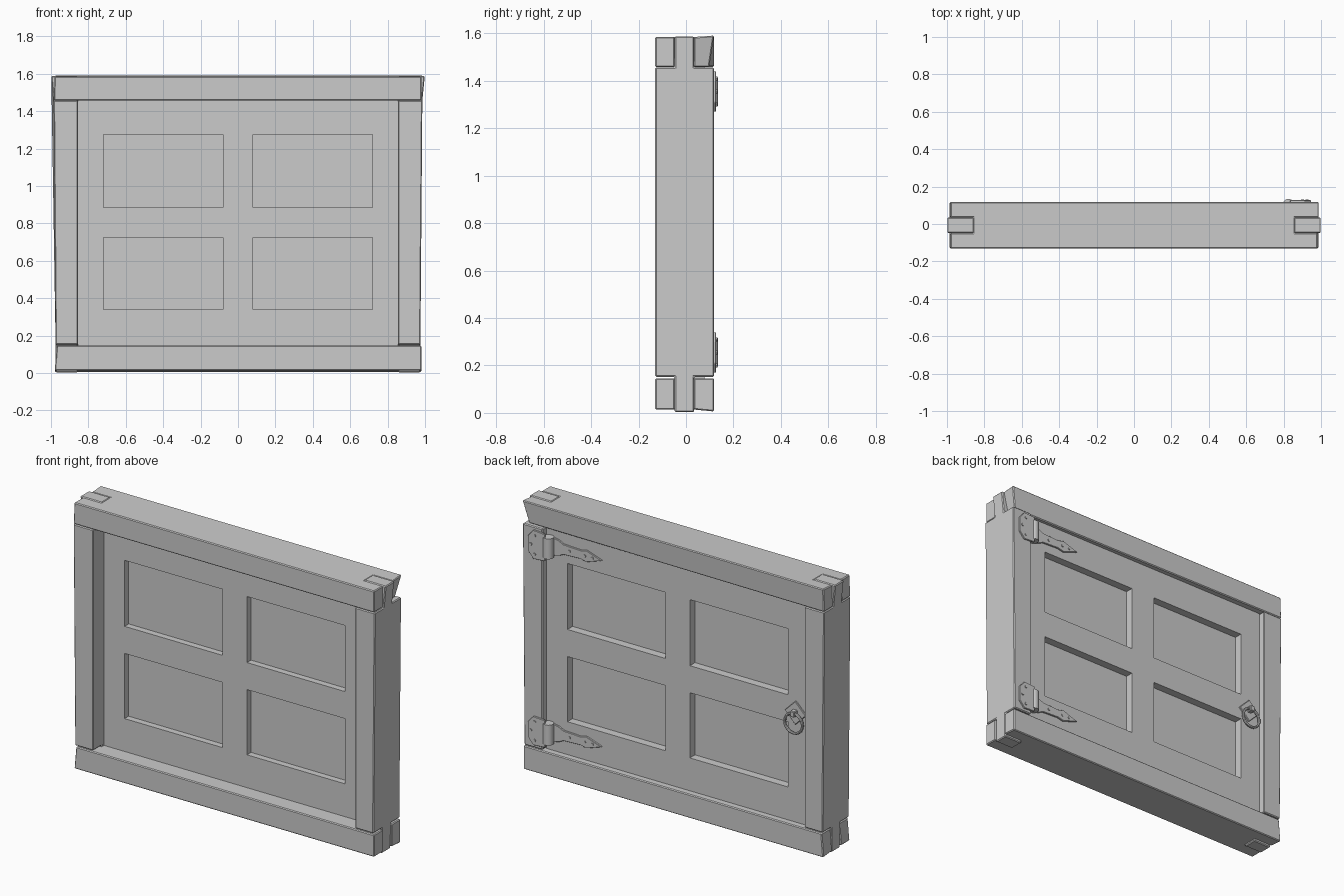
import bpy, bmesh, math
from mathutils import Vector

if "Cube" in bpy.data.objects:
    bpy.data.objects.remove(bpy.data.objects["Cube"])

glass_mat = bpy.data.materials.new("glass")
glass_mat.diffuse_color = (0.95, 0.95, 0.95, 1)
glass_mat.use_nodes = True
glass_mat.node_tree.nodes["Principled BSDF"].inputs["Base Color"].default_value = glass_mat.diffuse_color


def finish(bm, name, bevel=0.0):
    bmesh.ops.recalc_face_normals(bm, faces=bm.faces)
    me = bpy.data.meshes.new(name)
    bm.to_mesh(me)
    bm.free()
    ob = bpy.data.objects.new(name, me)
    bpy.context.collection.objects.link(ob)
    if bevel:
        m = ob.modifiers.new("bevel", 'BEVEL')
        m.width, m.segments = bevel, 1
    return ob


def prism(name, pts, axis, a, b, bevel=0.0, tweak=None):
    """Extrude a 2D outline from a to b along an axis (0, 1, 2)."""
    bm = bmesh.new()
    vs = []
    for p in pts:
        c = list(p)
        c.insert(axis, a)
        vs.append(bm.verts.new(c))
    f = bm.faces.new(vs)
    d = Vector((0, 0, 0))
    d[axis] = b - a
    ext = bmesh.ops.extrude_face_region(bm, geom=[f])
    bmesh.ops.translate(bm, vec=d, verts=[v for v in ext['geom'] if isinstance(v, bmesh.types.BMVert)])
    if tweak:
        for v in bm.verts:
            tweak(v.co)
    return finish(bm, name, bevel)


def rect(a, b, c, d):
    return [(a, c), (b, c), (b, d), (a, d)]


F, B = -0.13, 0.118          # frame front and back
T0, T1 = -0.048, 0.034       # tenon front and back

# Rails with forked ends that receive the tenons
rail = [(-0.98, F), (0.98, F), (0.98, T0), (0.86, T0), (0.86, T1), (0.98, T1),
        (0.98, B), (-0.98, B), (-0.98, T1), (-0.86, T1), (-0.86, T0), (-0.98, T0)]


def warp_top(c):
    if c.x > 0.9 and c.y > 0:          # worn rear right fork
        c.x += 0.008 if c.z > 1.5 else -0.022
        if c.y > 0.1 and c.z < 1.5:
            c.y -= 0.02
    elif c.x < -0.9 and c.z < 1.5:
        c.x -= 0.005
    if abs(c.x) > 0.9 and c.y > 0.1 and c.z > 1.5:
        c.z += 0.006


def warp_bottom(c):
    if c.z > 0.1 and c.x < -0.9:
        c.x += 0.012
    if abs(c.x) > 0.9 and c.y > 0.1 and c.z < 0.1:
        c.z -= 0.008


prism("top_rail", rail, 2, 1.458, 1.585, 0.005, warp_top)
prism("bottom_rail", rail, 2, 0.014, 0.146, 0.005, warp_bottom)

# Stiles with tenons running through both rails
stile = [(F, 0.152), (T0, 0.152), (T0, 0.003), (T1, 0.003), (T1, 0.152), (B, 0.152),
         (B, 1.457), (T1, 1.457), (T1, 1.587), (T0, 1.587), (T0, 1.457), (F, 1.457)]


def lean(c):
    if abs(c.x) > 0.9:
        c.x += math.copysign(0.012 * c.z / 1.5 + (0.012 if c.z > 1.5 else 0), c.x)


for s, n in ((-1, "left"), (1, "right")):
    prism(n + "_stile", stile, 0, s * 0.856, s * 0.974, 0.005, lean)

# Sash: a flat grid with four openings, extruded to thickness
S0, S1 = -0.03, 0.078
xs = [-0.856, -0.72, -0.08, 0.08, 0.72, 0.856]
zs = [0.146, 0.34, 0.725, 0.885, 1.275, 1.458]
bm = bmesh.new()
grid = [[bm.verts.new((x, S0, z)) for z in zs] for x in xs]
for i in range(5):
    for j in range(5):
        if not (i % 2 and j % 2):
            bm.faces.new((grid[i][j], grid[i + 1][j], grid[i + 1][j + 1], grid[i][j + 1]))
ext = bmesh.ops.extrude_face_region(bm, geom=bm.faces[:])
bmesh.ops.translate(bm, vec=(0, S1 - S0, 0), verts=[v for v in ext['geom'] if isinstance(v, bmesh.types.BMVert)])
finish(bm, "sash")

# Glass panes
for i in (1, 3):
    for j in (1, 3):
        p = prism("glass_pane", rect(xs[i], xs[i + 1], zs[j], zs[j + 1]), 1, 0.008, 0.03)
        p.data.materials.append(glass_mat)


def nail(x, y, z):
    bpy.ops.mesh.primitive_cylinder_add(vertices=8, radius=0.008, depth=0.01,
                                        location=(x, y, z), rotation=(math.pi / 2, 0, 0))
    bpy.context.object.name = "nail"


# Hinges on the back: stile plate, barrel and tapered strap
half_plate = [(0.835, 0.08), (0.91, 0.085), (0.945, 0.045)]
half_strap = [(0.82, 0.055), (0.77, 0.045), (0.74, 0.03), (0.63, 0.025), (0.59, 0.034)]
for h in (0.255, 1.355):
    plate = [(x, h + z) for x, z in half_plate] + [(x, h - z) for x, z in reversed(half_plate)]
    prism("hinge_plate", plate, 1, B - 0.003, B + 0.009, 0.002)
    strap = ([(x, h + z) for x, z in half_strap] + [(0.49, h)]
             + [(x, h - z) for x, z in reversed(half_strap)])
    prism("hinge_strap", strap, 1, S1 - 0.003, S1 + 0.01, 0.002)
    bpy.ops.mesh.primitive_cylinder_add(vertices=12, radius=0.03, depth=0.12, location=(0.825, 0.105, h))
    bpy.context.object.name = "hinge_barrel"
    bpy.ops.object.shade_smooth_by_angle()
    for x, z in ((0.90, 0.055), (0.925, 0), (0.90, -0.055)):
        nail(x, B + 0.009, h + z)
    for x in (0.70, 0.60, 0.55):
        nail(x, S1 + 0.01, h)

# Pull handle: diamond plate, staple and hanging ring
hx, hz = -0.775, 0.795
prism("handle_plate", [(hx - 0.07, hz), (hx, hz - 0.07), (hx + 0.07, hz), (hx, hz + 0.07)],
      1, S1 - 0.003, S1 + 0.01, 0.003)
prism("handle_staple", rect(hx - 0.014, hx + 0.014, hz - 0.015, hz + 0.02), 1, S1, S1 + 0.04, 0.004)
bpy.ops.mesh.primitive_torus_add(major_segments=20, minor_segments=8, major_radius=0.058, minor_radius=0.008,
                                 location=(hx, S1 + 0.025, hz - 0.055), rotation=(math.pi / 2, 0, 0))
bpy.context.object.name = "handle_ring"
bpy.ops.object.shade_smooth_by_angle()
